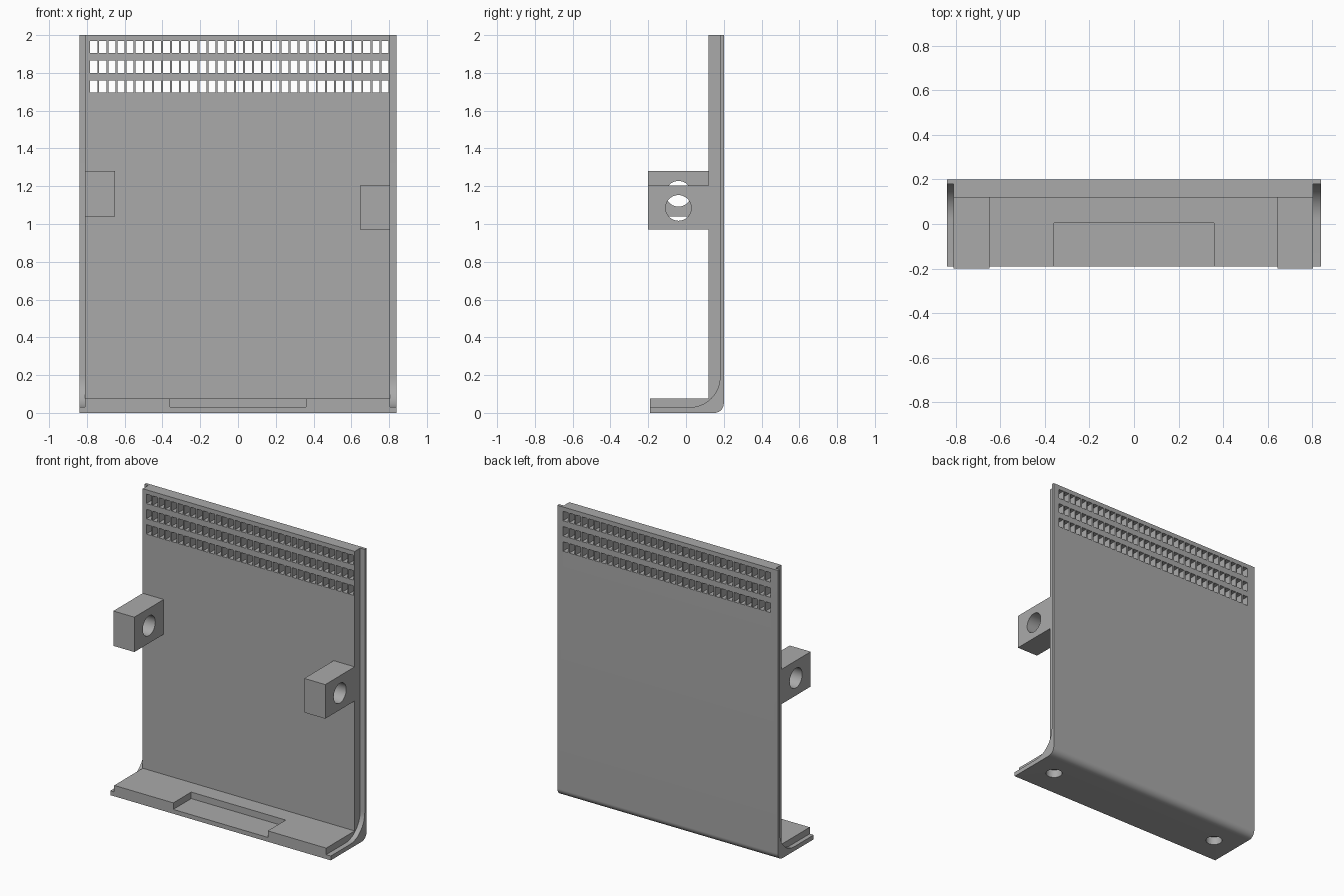
import bpy, bmesh, math
from mathutils import Matrix

if "Cube" in bpy.data.objects:
    bpy.data.objects.remove(bpy.data.objects["Cube"], do_unlink=True)

grey = bpy.data.materials.new("plain grey")
grey.use_nodes = True
COLOUR = (0.4, 0.4, 0.4, 1)
grey.diffuse_color = COLOUR
grey.node_tree.nodes["Principled BSDF"].inputs["Base Color"].default_value = COLOUR


def finish(name, bm):
    bmesh.ops.recalc_face_normals(bm, faces=bm.faces)
    mesh = bpy.data.meshes.new(name)
    bm.to_mesh(mesh)
    bm.free()
    mesh.materials.append(grey)
    obj = bpy.data.objects.new(name, mesh)
    bpy.context.collection.objects.link(obj)
    return obj


def add_box(bm, x0, x1, y0, y1, z0, z1):
    size = Matrix.Diagonal((x1 - x0, y1 - y0, z1 - z0, 1))
    centre = Matrix.Translation(((x0 + x1) / 2, (y0 + y1) / 2, (z0 + z1) / 2))
    bmesh.ops.create_cube(bm, size=1, matrix=centre @ size)


def add_rod(bm, centre, radius, depth, axis):
    turn = Matrix.Rotation(math.pi / 2, 4, "Y") if axis == "X" else Matrix()
    bmesh.ops.create_cone(bm, cap_ends=True, segments=40, radius1=radius, radius2=radius,
                          depth=depth, matrix=Matrix.Translation(centre) @ turn)


def extrude_profile(name, points, x0, x1):
    """Sweep a side (y, z) outline from x0 to x1."""
    bm = bmesh.new()
    face = bm.faces.new([bm.verts.new((x0, y, z)) for y, z in points])
    swept = bmesh.ops.extrude_face_region(bm, geom=[face])["geom"]
    bmesh.ops.translate(bm, vec=(x1 - x0, 0, 0),
                        verts=[v for v in swept if isinstance(v, bmesh.types.BMVert)])
    return finish(name, bm)


def corner_arc(y, z, radius, steps=14):
    """Quarter circle from the back (+y) down to the floor (-z)."""
    angles = [-math.pi / 2 * i / steps for i in range(steps + 1)]
    return [(y + radius * math.cos(a), z + radius * math.sin(a)) for a in angles]


def combine(target, other, operation):
    """Apply a boolean and discard the second object."""
    mod = target.modifiers.new(operation, "BOOLEAN")
    mod.operation = operation
    mod.solver = "EXACT"
    mod.object = other
    bpy.context.view_layer.objects.active = target
    bpy.ops.object.modifier_apply(modifier=mod.name)
    bpy.data.objects.remove(other, do_unlink=True)


# Thin curved outer sheet with a rounded heel
outer = [(0.2, 2)] + corner_arc(0.15, 0.05, 0.05) + [(-0.19, 0)]
inner = [(0.18, 2)] + corner_arc(0.02, 0.19, 0.16) + [(-0.19, 0.03)]
panel = extrude_profile("back_panel", outer + inner[::-1], -0.84, 0.84)

# Thicker inset wall and floor
core = extrude_profile("inner_wall", [(0.12, 2), (0.19, 2), (0.19, 0.06), (0.15, 0.015),
                                      (-0.19, 0.015), (-0.19, 0.075), (0.12, 0.075)],
                       -0.81, 0.805)
combine(panel, core, "UNION")

# Vent slots, floor recess and blind holes underneath
cuts = bmesh.new()
for z in (1.695, 1.8, 1.905):
    for i in range(33):
        x = -0.783 + i * 0.0482
        add_box(cuts, x, x + 0.038, 0.05, 0.3, z, z + 0.065)
add_box(cuts, -0.36, 0.36, -0.3, 0.005, 0.03, 0.2)
for side in (-1, 1):
    add_rod(cuts, (side * 0.67, 0, 0), 0.052, 0.11, "Z")
combine(panel, finish("cutter", cuts), "DIFFERENCE")

# Side lugs with cross holes
lugs = []
for name, x0, x1, z0, z1, hole_z in (("right_lug", -0.81, -0.65, 1.04, 1.28, 1.16),
                                     ("left_lug", 0.645, 0.805, 0.97, 1.205, 1.085)):
    block = bmesh.new()
    add_box(block, x0, x1, -0.2, 0.12, z0, z1)
    lug = finish(name, block)
    drill = bmesh.new()
    add_rod(drill, ((x0 + x1) / 2, -0.04, hole_z), 0.068, 0.4, "X")
    combine(lug, finish("cutter", drill), "DIFFERENCE")
    lugs.append(lug)

# Smooth curves, crisp edges
bpy.ops.object.select_all(action="DESELECT")
for obj in [panel] + lugs:
    obj.select_set(True)
bpy.context.view_layer.objects.active = panel
bpy.ops.object.shade_smooth_by_angle(angle=math.radians(30))
